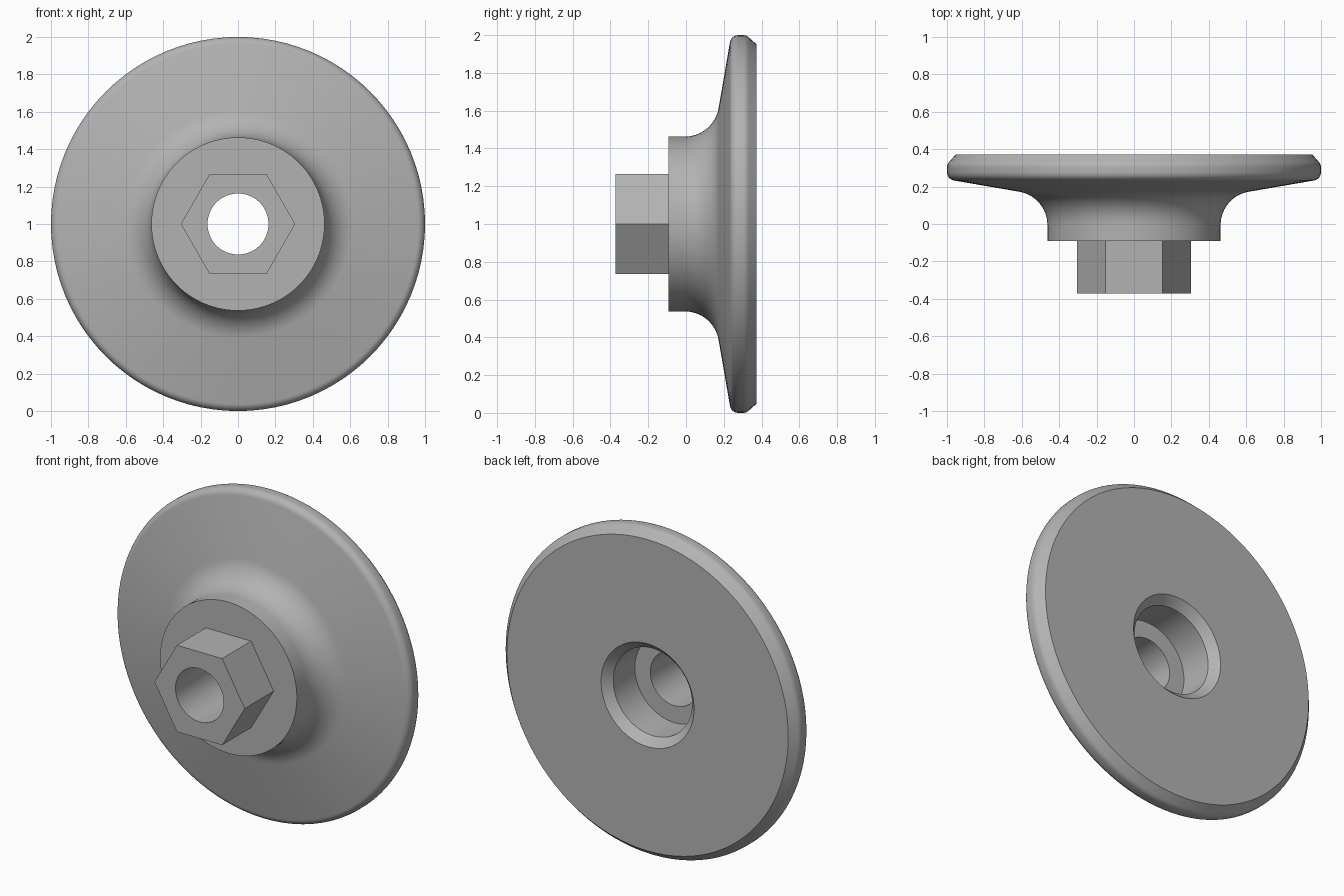
import bpy, bmesh, math

if "Cube" in bpy.data.objects:
    bpy.data.objects.remove(bpy.data.objects["Cube"])

SEG = 96           # multiple of six so hexagon corners land on vertices
HEX_R = 0.306      # hexagon corner radius
BORE = 0.163


def arc(cr, cy, rad, a0, a1, n):
    """Arc of (radius, y) profile points, angles in degrees."""
    pts = []
    for i in range(n + 1):
        a = math.radians(a0 + (a1 - a0) * i / n)
        pts.append((cr + rad * math.cos(a), cy + rad * math.sin(a)))
    return pts


def hex_radius(a):
    """Distance from the axis to a hexagon's edge at angle a."""
    sector = math.pi / 3
    return HEX_R * math.cos(sector / 2) / math.cos(a % sector - sector / 2)


# Closed profile around the y axis; "hex" marks a six-sided ring
profile = [(BORE, -0.372), ("hex", -0.372), ("hex", -0.092), (0.463, -0.092)]
profile += arc(0.643, -0.005, 0.18, 180, 100, 12)        # hub fillet
profile += arc(0.955, 0.277, 0.045, -80, 0, 8)           # front rim rounding
profile += arc(0.955, 0.302, 0.045, 0, 45, 4)            # back rim rounding
profile += [(0.953, 0.372),                              # back chamfer
            (0.315, 0.372), (0.267, 0.322),              # countersink
            (0.267, 0.113), (BORE, 0.113)]               # counterbore

# Flanged hub with hexagonal boss and stepped bore
bm = bmesh.new()
rings = []
for r, y in profile:
    ring = []
    for i in range(SEG):
        a = math.tau * i / SEG
        rr = hex_radius(a) if r == "hex" else r
        ring.append(bm.verts.new((rr * math.cos(a), y, 1 + rr * math.sin(a))))
    rings.append(ring)
for k, ring in enumerate(rings):
    nxt = rings[(k + 1) % len(rings)]
    for i in range(SEG):
        j = (i + 1) % SEG
        bm.faces.new((ring[i], ring[j], nxt[j], nxt[i]))
bmesh.ops.recalc_face_normals(bm, faces=bm.faces)

mesh = bpy.data.meshes.new("flanged_hub")
bm.to_mesh(mesh)
bm.free()
hub = bpy.data.objects.new("flanged_hub", mesh)
bpy.context.collection.objects.link(hub)

grey = bpy.data.materials.new("plain grey")
grey.diffuse_color = (0.45, 0.45, 0.45, 1)
grey.use_nodes = True
grey.node_tree.nodes["Principled BSDF"].inputs["Base Color"].default_value = grey.diffuse_color
mesh.materials.append(grey)

bpy.context.view_layer.objects.active = hub
hub.select_set(True)
bpy.ops.object.shade_smooth_by_angle(angle=math.radians(25))
